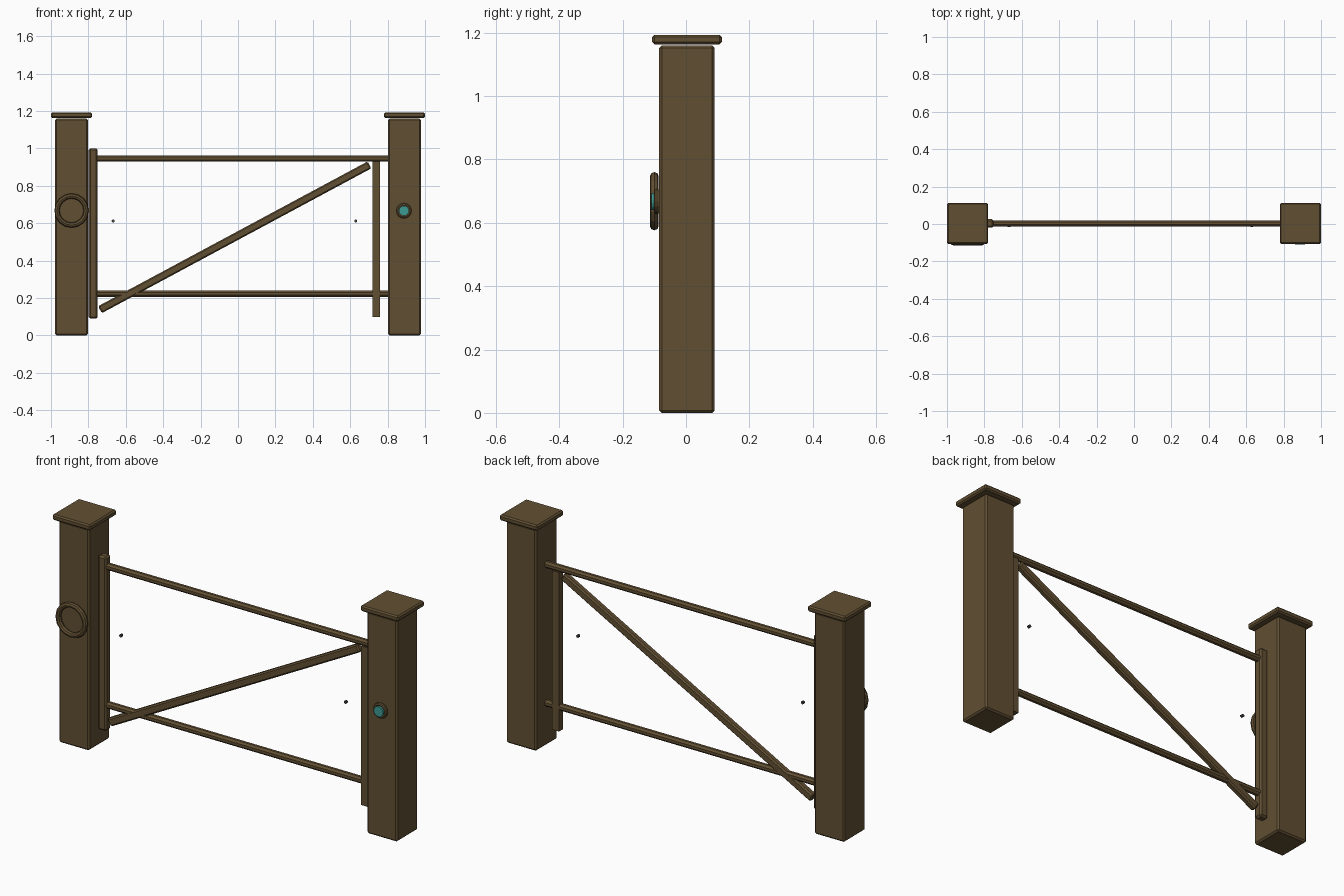
import bpy, bmesh, math
from mathutils import Matrix, Vector

if "Cube" in bpy.data.objects:
    bpy.data.objects.remove(bpy.data.objects["Cube"])

YC = 0.003  # gate plane


def material(name, col):
    m = bpy.data.materials.new(name)
    m.diffuse_color = (*col, 1)
    m.use_nodes = True
    m.node_tree.nodes["Principled BSDF"].inputs["Base Color"].default_value = m.diffuse_color
    return m


WOOD = material("wood", (0.12, 0.078, 0.032))
TEAL = material("teal", (0.045, 0.32, 0.29))
DARK = material("dark_metal", (0.06, 0.055, 0.05))


def make(name, bm, mat, matrix=Matrix()):
    bmesh.ops.recalc_face_normals(bm, faces=bm.faces)
    me = bpy.data.meshes.new(name)
    bm.to_mesh(me)
    bm.free()
    ob = bpy.data.objects.new(name, me)
    ob.matrix_world = matrix
    me.materials.append(mat)
    bpy.context.collection.objects.link(ob)
    return ob


def box(name, centre, size, bevel=0.0, angle=0.0):
    bm = bmesh.new()
    bmesh.ops.create_cube(bm, size=1)
    bmesh.ops.scale(bm, vec=Vector(size), verts=bm.verts)
    if bevel:
        bmesh.ops.bevel(bm, geom=bm.edges[:], offset=bevel, segments=1,
                        affect='EDGES', profile=0.5)
    return make(name, bm, WOOD,
                Matrix.Translation(centre) @ Matrix.Rotation(-angle, 4, 'Y'))


def cyl(name, centre, r, depth, axis, mat, sides):
    bm = bmesh.new()
    bmesh.ops.create_cone(bm, cap_ends=True, segments=sides, radius1=r, radius2=r, depth=depth)
    rot = Matrix.Rotation(math.pi / 2, 4, 'Y' if axis == 'X' else 'X')
    spin = Matrix.Rotation(math.pi / sides, 4, 'Z')
    return make(name, bm, mat, Matrix.Translation(centre) @ rot @ spin)


def ring(name, centre, major, minor, seg, mseg):
    bpy.ops.mesh.primitive_torus_add(location=centre, rotation=(math.pi / 2, 0, 0),
                                     major_radius=major, minor_radius=minor,
                                     major_segments=seg, minor_segments=mseg)
    ob = bpy.context.object
    ob.name = name
    ob.data.materials.append(WOOD)


# posts and caps
for side, s in (("left", -1), ("right", 1)):
    box(side + "_post", (s * 0.89, YC, 0.58), (0.175, 0.175, 1.16), 0.008)
    box(side + "_post_cap", (s * 0.89, YC, 1.178), (0.22, 0.22, 0.03), 0.007)

# gate frame
box("hinge_stile", (-0.774, YC, 0.545), (0.048, 0.045, 0.91), 0.009)
box("latch_stile", (0.74, YC, 0.515), (0.04, 0.034, 0.83))
for name, z in (("top_rail", 0.946), ("bottom_rail", 0.223)):
    cyl(name, (0.025, YC, z), 0.018, 1.57, 'X', WOOD, 8)

# diagonal brace
a, b = Vector((-0.738, YC, 0.138)), Vector((0.703, YC, 0.912))
d = b - a
box("diagonal_brace", (a + b) / 2, (d.length, 0.034, 0.042), 0.007, math.atan2(d.z, d.x))

# pull ring on the left post
ring("pull_ring", (-0.89, -0.1, 0.668), 0.078, 0.014, 16, 8)

# button on the right post
ring("button_rim", (0.887, -0.092, 0.667), 0.032, 0.009, 16, 8)
cyl("button", (0.887, -0.096, 0.667), 0.027, 0.026, 'Y', TEAL, 16)

# small studs
for name, x in (("left_stud", -0.668), ("right_stud", 0.63)):
    cyl(name, (x, -0.01, 0.612), 0.008, 0.012, 'Y', DARK, 8)
